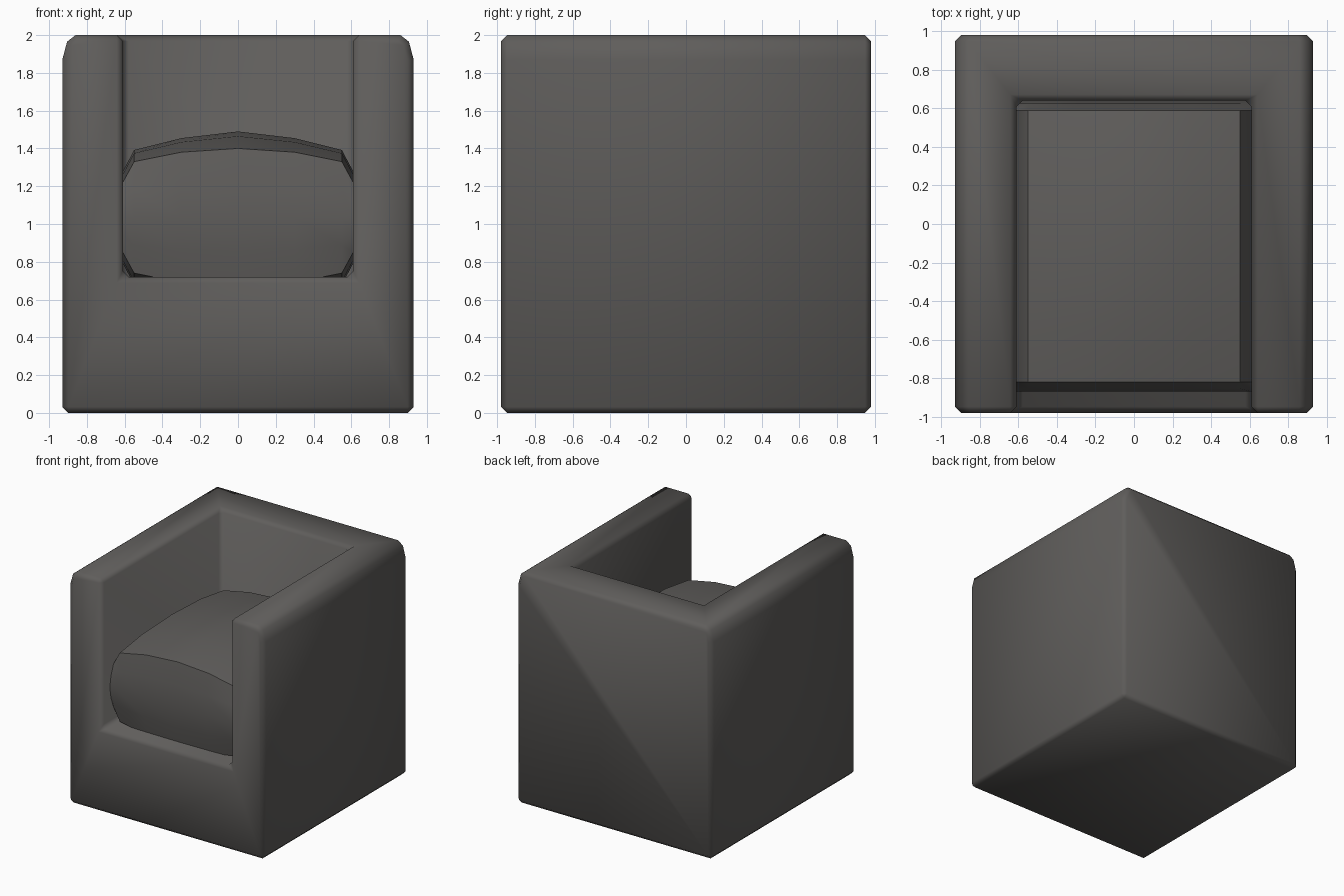
import bpy, bmesh, math

if "Cube" in bpy.data.objects:
    bpy.data.objects.remove(bpy.data.objects["Cube"])

grey = bpy.data.materials.new("charcoal_grey")
grey.diffuse_color = (0.115, 0.110, 0.105, 1)
grey.use_nodes = True
grey.node_tree.nodes["Principled BSDF"].inputs["Base Color"].default_value = grey.diffuse_color


def make_object(name, bm):
    bmesh.ops.recalc_face_normals(bm, faces=bm.faces[:])
    me = bpy.data.meshes.new(name)
    bm.to_mesh(me)
    bm.free()
    me.materials.append(grey)
    ob = bpy.data.objects.new(name, me)
    bpy.context.collection.objects.link(ob)
    return ob


def prism(name, profile, y0, y1):
    """Extrude an x-z profile along y."""
    bm = bmesh.new()
    a = [bm.verts.new((x, y0, z)) for x, z in profile]
    b = [bm.verts.new((x, y1, z)) for x, z in profile]
    n = len(profile)
    bm.faces.new(a)
    bm.faces.new(b[::-1])
    for i in range(n):
        j = (i + 1) % n
        bm.faces.new((a[i], b[i], b[j], a[j]))
    return make_object(name, bm)


def activate(ob):
    bpy.ops.object.select_all(action='DESELECT')
    ob.select_set(True)
    bpy.context.view_layer.objects.active = ob


# Chair body: block with softened upper sides, seat recess cut out
half = [(0.93, 0), (0.93, 1.87), (0.905, 1.965), (0.86, 2.0)]
body = prism("chair_body", half + [(-x, z) for x, z in half[::-1]], -0.98, 0.98)
cutter = prism("recess_cutter", [(-0.61, 0.72), (0.61, 0.72), (0.61, 2.5), (-0.61, 2.5)], -1.5, 0.64)
cutter.hide_render = True

activate(body)
cut = body.modifiers.new("recess", 'BOOLEAN')
cut.operation = 'DIFFERENCE'
cut.solver = 'EXACT'
cut.object = cutter
bpy.ops.object.modifier_apply(modifier=cut.name)
bpy.data.objects.remove(cutter)

# Chamfer all square edges
bev = body.modifiers.new("chamfer", 'BEVEL')
bev.width = 0.032
bev.segments = 1
bev.limit_method = 'ANGLE'
bev.angle_limit = math.radians(60)
bpy.ops.object.modifier_apply(modifier=bev.name)
bpy.ops.object.shade_smooth_by_angle(angle=math.radians(50))

# Seat cushion: crowned pillow, symmetric about its mid height
MID_Z, MID_Y = 1.035, -0.115
columns = [(-0.61, 0.185), (-0.55, 0.295), (-0.30, 0.345), (0, 0.365),
           (0.30, 0.345), (0.55, 0.295), (0.61, 0.185)]
sections = [(-0.705, 0), (-0.40, 0.065), (0, 0.09), (0.40, 0.065), (0.705, 0)]
bulge = [(1, 0), (0.5, 0.035), (0, 0.05), (-0.5, 0.035), (-1, 0)]

bm = bmesh.new()


def sheet(rows):
    grid = [[bm.verts.new(p) for p in row] for row in rows]
    for r, s in zip(grid, grid[1:]):
        for i in range(len(r) - 1):
            bm.faces.new((r[i], r[i + 1], s[i + 1], s[i]))


for side in (1, -1):
    # crowned top and bottom
    sheet([[(x, MID_Y + y, MID_Z + side * (h + rise * (1 - 0.35 * abs(x) / 0.61)))
            for x, h in columns] for y, rise in sections])
    # bulging front and back
    sheet([[(x, MID_Y + side * (0.705 + out), MID_Z + f * h)
            for x, h in columns] for f, out in bulge])
    # flat left and right ends
    end_h = columns[0][1]
    sheet([[(side * 0.61, MID_Y + y, MID_Z + f * (end_h + rise * 0.65))
            for y, rise in sections] for f in (1, -1)])
    # fill between the ends and the bulged faces
    for s in (1, -1):
        bm.faces.new([bm.verts.new((s * 0.61, MID_Y + side * (0.705 + out), MID_Z + f * end_h))
                      for f, out in bulge])
bmesh.ops.remove_doubles(bm, verts=bm.verts[:], dist=0.0005)
cushion = make_object("seat_cushion", bm)
activate(cushion)
bpy.ops.object.shade_smooth_by_angle(angle=math.radians(40))
